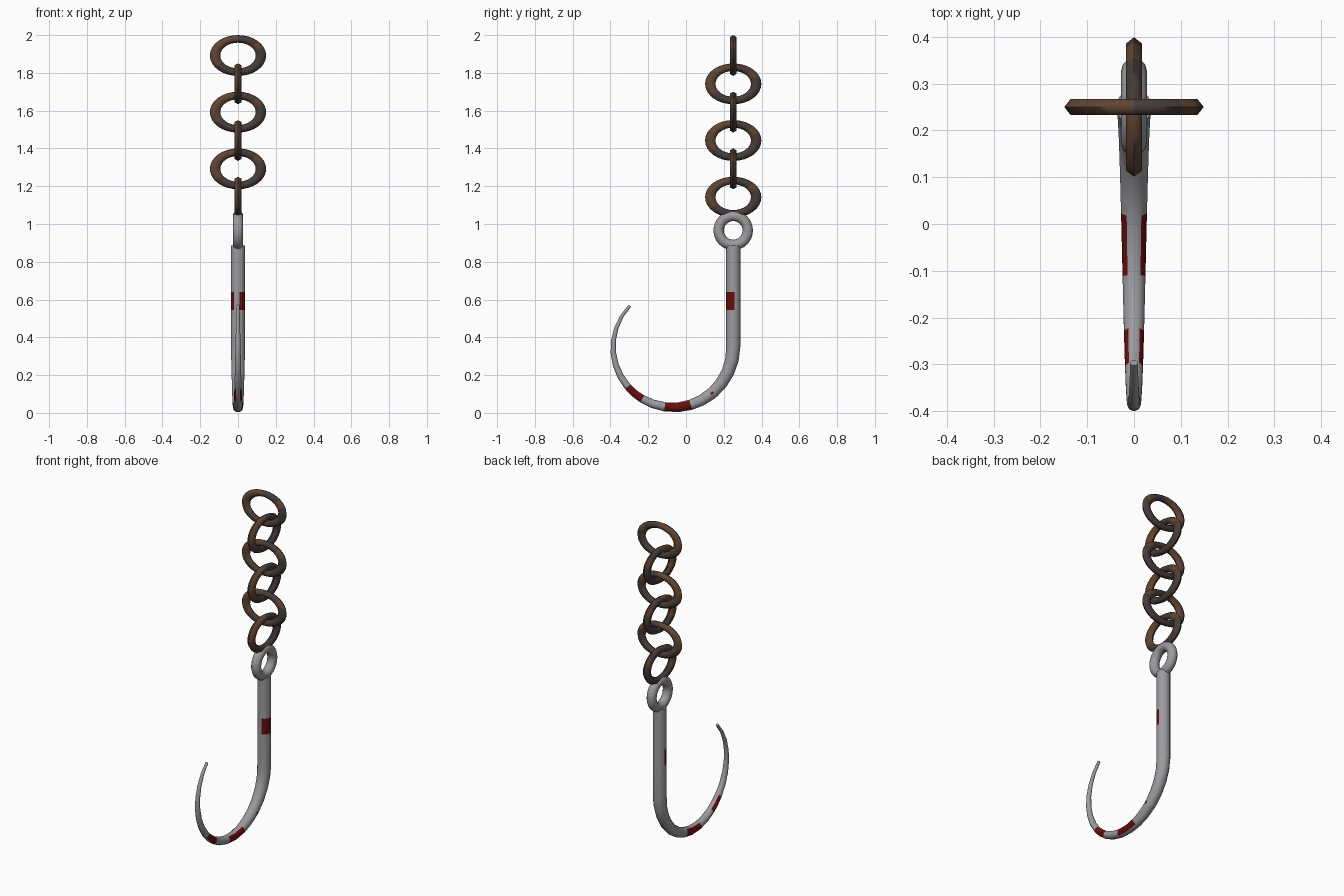
import bpy, bmesh, math
from mathutils import Vector

if "Cube" in bpy.data.objects:
    bpy.data.objects.remove(bpy.data.objects["Cube"])

def material(name, rgb):
    m = bpy.data.materials.new(name)
    m.diffuse_color = (*rgb, 1)
    m.use_nodes = True
    m.node_tree.nodes["Principled BSDF"].inputs["Base Color"].default_value = m.diffuse_color
    return m

steel = material("steel grey", (0.33, 0.33, 0.35))
blood = material("dark red", (0.14, 0.004, 0.004))
iron = material("dark iron", (0.062, 0.044, 0.041))
rust = material("rust brown", (0.115, 0.058, 0.032))

Y0 = 0.25  # shank and chain axis

def finish(bm, name, mats):
    bmesh.ops.recalc_face_normals(bm, faces=bm.faces)
    me = bpy.data.meshes.new(name)
    bm.to_mesh(me)
    bm.free()
    ob = bpy.data.objects.new(name, me)
    bpy.context.collection.objects.link(ob)
    for m in mats:
        me.materials.append(m)
    bpy.ops.object.select_all(action='DESELECT')
    ob.select_set(True)
    bpy.context.view_layer.objects.active = ob
    bpy.ops.object.shade_smooth_by_angle(angle=math.radians(62))
    return ob

def ring(name, z, major, minor, stretch, turned, nu, nv, mats, rule=None):
    """Upright ring in the xz plane, or the yz plane when turned."""
    bm = bmesh.new()
    rows = []
    for i in range(nu):
        a = 2 * math.pi * i / nu
        row = []
        for j in range(nv):
            b = 2 * math.pi * j / nv
            r = major + minor * math.cos(b)
            u, w, t = r * math.cos(a) * stretch, r * math.sin(a), minor * math.sin(b)
            row.append(bm.verts.new((t, Y0 + u, z + w) if turned else (u, Y0 + t, z + w)))
        rows.append(row)
    for i in range(nu):
        for j in range(nv):
            p, q = rows[i], rows[(i + 1) % nu]
            k = (j + 1) % nv
            f = bm.faces.new((p[j], q[j], q[k], p[k]))
            if rule:
                f.material_index = rule(360 * (i + 0.5) / nu)
    return finish(bm, name, mats)

# chain links, alternating direction, rusty in two stretches
for i in range(6):
    ring(f"chain_link_{i + 1}", 1.892 - 0.15 * i, 0.088, 0.02, 1.38, i % 2 == 1, 32, 6,
         [iron, rust], lambda a: int(95 < a < 215 or 20 < a < 50))

# eye of the hook
ring("hook_eye", 0.966, 0.077, 0.0275, 1, True, 32, 12, [steel])

# hook: straight shank and a tapering arc; each station is (point, normal, radius, blood patch begins)
CY, CZ, R = -0.068, 0.347, 0.318
stations = [(Vector((0, Y0, z)), Vector((0, 1, 0)), 0.038, p)
            for z, p in ((0.885, ""), (0.64, "front"), (0.545, ""))]
for deg in (0, 12, 24, 36, 48, 51, 62, 73, 85, 98, 110, 121, 130, 139, 151, 163, 175, 187, 199, 211, 224):
    a = math.radians(deg)
    n = Vector((0, math.cos(a), -math.sin(a)))
    patch = "sides" if deg in (73, 85, 121, 130) else "spot" if deg == 48 else ""
    stations.append((Vector((0, CY, CZ)) + n * R, n, 0.038 - 0.030 * deg / 224, patch))

N = 16
bm = bmesh.new()
rows = []
for p, n, r, _ in stations:
    rows.append([bm.verts.new(p + r * (Vector((1, 0, 0)) * math.cos(2 * math.pi * (j + 0.5) / N)
                                       + n * math.sin(2 * math.pi * (j + 0.5) / N))) for j in range(N)])
for i in range(len(rows) - 1):
    patch = stations[i][3]
    for j in range(N):
        k = (j + 1) % N
        f = bm.faces.new((rows[i][j], rows[i][k], rows[i + 1][k], rows[i + 1][j]))
        a = 2 * math.pi * (j + 1) / N
        cx, cn = math.cos(a), math.sin(a)   # facing sideways, facing outward
        if patch == "front":
            f.material_index = int(cn < 0.1 and (cx > 0.15 or cx < -0.6))
        elif patch == "sides":
            f.material_index = int(abs(cx) > 0.6)
        elif patch == "spot":
            f.material_index = int(cx > 0.95)
bm.faces.new(rows[0])
bm.faces.new(rows[-1])
finish(bm, "hook", [steel, blood])
